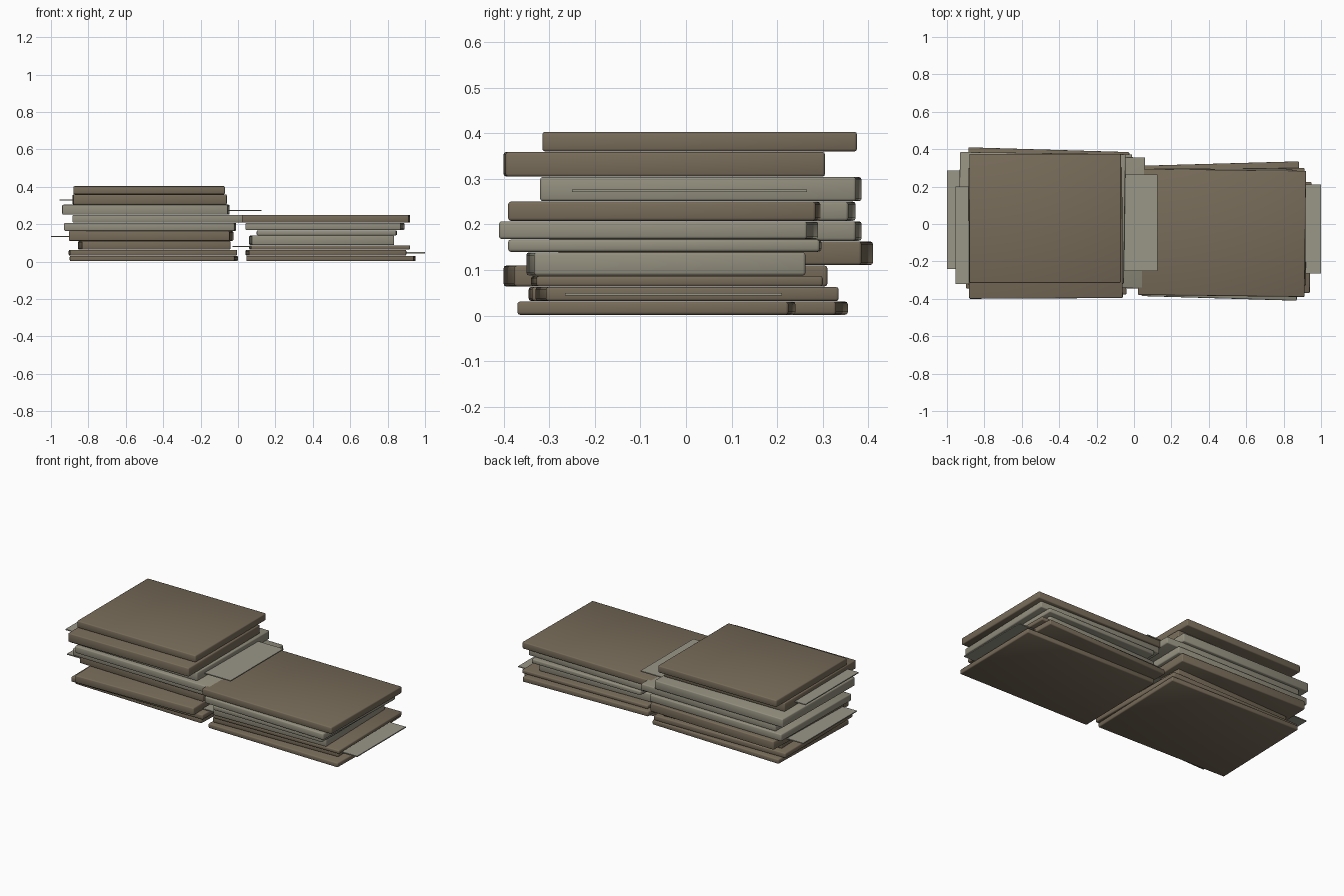
import bpy
import math

cube = bpy.data.objects.get("Cube")
if cube:
    bpy.data.objects.remove(cube)


def material(name, rgb):
    m = bpy.data.materials.new(name)
    m.use_nodes = True
    m.diffuse_color = (*rgb, 1)
    m.node_tree.nodes["Principled BSDF"].inputs["Base Color"].default_value = (*rgb, 1)
    return m


BROWN = material("brown_cover", (0.185, 0.148, 0.1))
GREY = material("grey_cover", (0.29, 0.275, 0.21))
PAPER = material("paper", (0.32, 0.31, 0.245))


def slab(name, x, y, z, mat, turn=0, bevel=0.0):
    """Rounded slab whose outer extents are x, y, z, turned about z by degrees."""
    a = math.radians(turn)
    c, s = math.cos(a), abs(math.sin(a))
    ex, ey = x[1] - x[0], y[1] - y[0]
    k = c * c - s * s
    size = ((ex * c - ey * s) / k, (ey * c - ex * s) / k, z[1] - z[0])
    bpy.ops.mesh.primitive_cube_add(size=1, location=[sum(e) / 2 for e in (x, y, z)],
                                    rotation=(0, 0, a))
    ob = bpy.context.object
    ob.name = name
    ob.scale = size
    bpy.ops.object.transform_apply(location=False, rotation=False, scale=True)
    ob.data.materials.append(mat)
    if bevel:
        mod = ob.modifiers.new("rounded_edges", "BEVEL")
        mod.width = bevel
        mod.segments = 2
        bpy.ops.object.shade_smooth()
    return ob


# Books from bottom to top: x extent, y extent, top height, cover, turn
right_stack = [
    ((-0.90, 0.00), (-0.33, 0.355), 0.032, BROWN, -1.7),
    ((-0.905, -0.005), (-0.345, 0.33), 0.064, BROWN, 0.5),
    ((-0.855, -0.04), (-0.40, 0.31), 0.111, BROWN, 1.7),
    ((-0.905, -0.025), (-0.28, 0.41), 0.164, BROWN, -1.7),
    ((-0.93, -0.01), (-0.30, 0.385), 0.208, GREY, -0.8),
    ((-0.885, 0.06), (-0.345, 0.372), 0.251, GREY, -1.0),
    ((-0.94, -0.045), (-0.32, 0.385), 0.305, GREY, -0.8),
    ((-0.885, -0.06), (-0.40, 0.305), 0.360, BROWN, 0.3),
    ((-0.88, -0.07), (-0.315, 0.375), 0.404, BROWN, 0.0),
]
left_stack = [
    ((0.045, 0.95), (-0.37, 0.24), 0.032, BROWN, -1.0),
    ((0.04, 0.90), (-0.33, 0.335), 0.064, BROWN, 1.6),
    ((0.06, 0.92), (-0.34, 0.30), 0.088, BROWN, 0.8),
    ((0.06, 0.835), (-0.35, 0.262), 0.140, GREY, 1.3),
    ((0.10, 0.85), (-0.39, 0.297), 0.168, GREY, -0.3),
    ((0.04, 0.89), (-0.41, 0.29), 0.208, GREY, -1.7),
    ((0.02, 0.92), (-0.39, 0.295), 0.251, BROWN, -0.7),
]
for side, books in (("right", right_stack), ("left", left_stack)):
    base = 0.002
    for i, (x, y, top, mat, turn) in enumerate(books):
        slab(f"{side}_book_{i + 1}", x, y, (base, top - 0.001), mat, turn, 0.006)
        base = top

# Loose sheets sticking out of the stacks
sheets = [
    ((-1.00, -0.50), (-0.24, 0.285), 0.135),
    ((-0.955, -0.50), (-0.32, 0.20), 0.330),
    ((-0.40, 0.125), (-0.25, 0.265), 0.274),
    ((-0.03, 0.50), (-0.30, 0.20), 0.080),
    ((0.50, 1.00), (-0.265, 0.21), 0.047),
]
for i, (x, y, z) in enumerate(sheets):
    slab(f"loose_sheet_{i + 1}", x, y, (z - 0.003, z + 0.003), PAPER)
